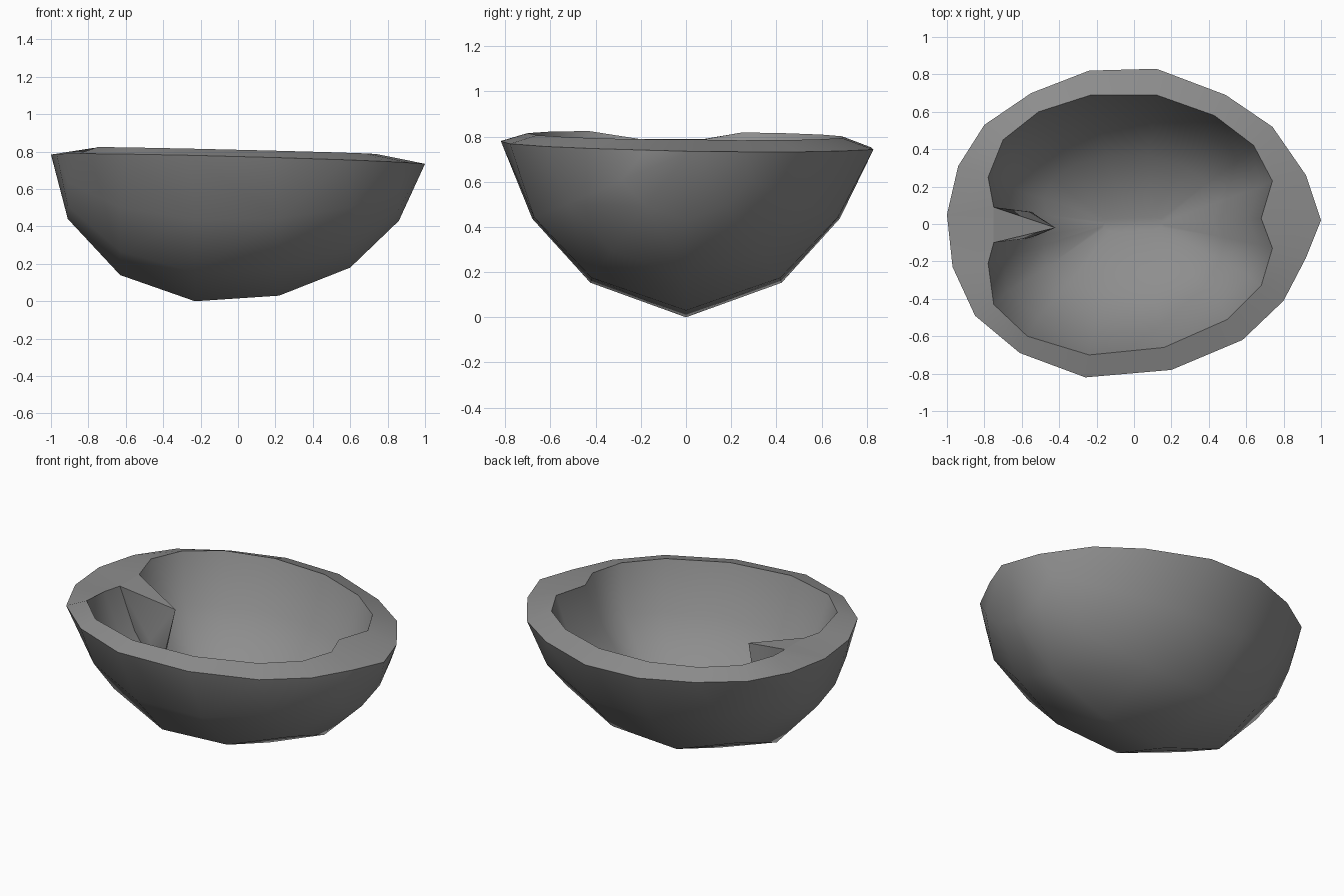
import bpy
import bmesh
import math

default_cube = bpy.data.objects.get("Cube")
if default_cube:
    bpy.data.objects.remove(default_cube, do_unlink=True)

# Rim outlines, clockwise from the back of the -x end
OUTER = [(-.94, .31), (-.8, .53), (-.55, .7), (-.24, .82), (.12, .83), (.49, .69),
         (.74, .52), (.92, .26), (1, .02), (.92, -.18), (.8, -.41), (.58, -.62),
         (.2, -.78), (-.26, -.82), (-.61, -.69), (-.85, -.49), (-.97, -.23), (-1, .05)]
INNER = [(-.78, .25), (-.7, .45), (-.51, .6), (-.23, .69), (.12, .69), (.43, .58),
         (.64, .42), (.74, .23), (.68, .03), (.74, -.13), (.68, -.33), (.5, -.51),
         (.16, -.66), (-.24, -.7), (-.57, -.6), (-.75, -.43), (-.78, -.21),
         (-.75, -.1), (-.75, .09)]


def loop(bm, points, scale_x, scale_y, height, tilt_x=0, tilt_y=0):
    """Add one scaled loop of vertices lying on a gently tilted plane."""
    return [bm.verts.new((x * scale_x, y * scale_y,
                          height + tilt_x * x + tilt_y * y)) for x, y in points]


def bridge(bm, first, second):
    """Join two loops, dropping repeated corners."""
    count = len(first)
    for i in range(count):
        j = (i + 1) % count
        corners = (first[i], first[j], second[j], second[i])
        bm.faces.new(tuple(dict.fromkeys(corners)))


def finish(bm, name, material):
    """Turn the bmesh into an object, smooth with crisp edges."""
    bmesh.ops.recalc_face_normals(bm, faces=bm.faces)
    mesh = bpy.data.meshes.new(name)
    bm.to_mesh(mesh)
    bm.free()
    mesh.materials.append(material)
    part = bpy.data.objects.new(name, mesh)
    bpy.context.collection.objects.link(part)
    bpy.ops.object.select_all(action="DESELECT")
    part.select_set(True)
    bpy.context.view_layer.objects.active = part
    bpy.ops.object.shade_smooth_by_angle(angle=math.radians(45))


# Single grey colour
grey = bpy.data.materials.new("shell_grey")
grey.use_nodes = True
colour = (.27, .27, .27, 1)
grey.diffuse_color = colour
grey.node_tree.nodes["Principled BSDF"].inputs["Base Color"].default_value = colour

# Outer shell: rim plus cross-section arcs, wrapped in a hull
bm = bmesh.new()
rim = loop(bm, OUTER, 1, 1, .76, -.025, -.017)
arcs = []
for x, radius, low in ((-.91, .35, .44), (-.63, .65, .14), (-.23, .83, 0),
                       (.22, .82, .03), (.6, .64, .18), (.86, .35, .43)):
    top = .76 - .025 * x
    for side, depth in ((-.82, .43), (-.51, .8), (0, 1), (.51, .8), (.82, .43)):
        arcs.append(bm.verts.new((x, radius * side, top - (top - low) * depth)))
hull = bmesh.ops.convex_hull(bm, input=rim + arcs)
bmesh.ops.delete(bm, geom=list(set(hull["geom_interior"])), context="VERTS")
cap = [face for face in bm.faces if all(v in rim for v in face.verts)]
bmesh.ops.delete(bm, geom=cap, context="FACES")

# Hollow: curved wall narrowing to a keel like the outside
inner_rings = [
    loop(bm, INNER, 1, 1, .803, -.023, -.01),
    loop(bm, INNER, .9, .84, .51, -.01),
    loop(bm, INNER, .62, .53, .27),
    loop(bm, INNER, .22, .06, .14, .02),
]
for vert in inner_rings[0][-3:]:
    vert.co.z = .79
for upper, lower in zip(inner_rings, inner_rings[1:]):
    bridge(bm, upper, lower)
bm.faces.new(inner_rings[-1])

# Broad rim between the two walls
bridge(bm, rim + [rim[-1]], inner_rings[0])
finish(bm, "half_shell", grey)

# Pointed ridge growing from the -x wall into the hollow
bm = bmesh.new()
corners = [(-.42, -.02, .7), (-.5, -.02, .42), (-.52, -.02, .3), (-.85, 0, .6)]
for side, shift in ((-1, -.005), (1, -.005)):
    corners += [(-.75, side * .095 + shift, .79), (-.56, side * .07 + shift, .49),
                (-.55, side * .07 + shift, .34)]
points = [bm.verts.new(corner) for corner in corners]
wedge = bmesh.ops.convex_hull(bm, input=points)
bmesh.ops.delete(bm, geom=list(set(wedge["geom_interior"])), context="VERTS")
finish(bm, "inner_ridge", grey)
